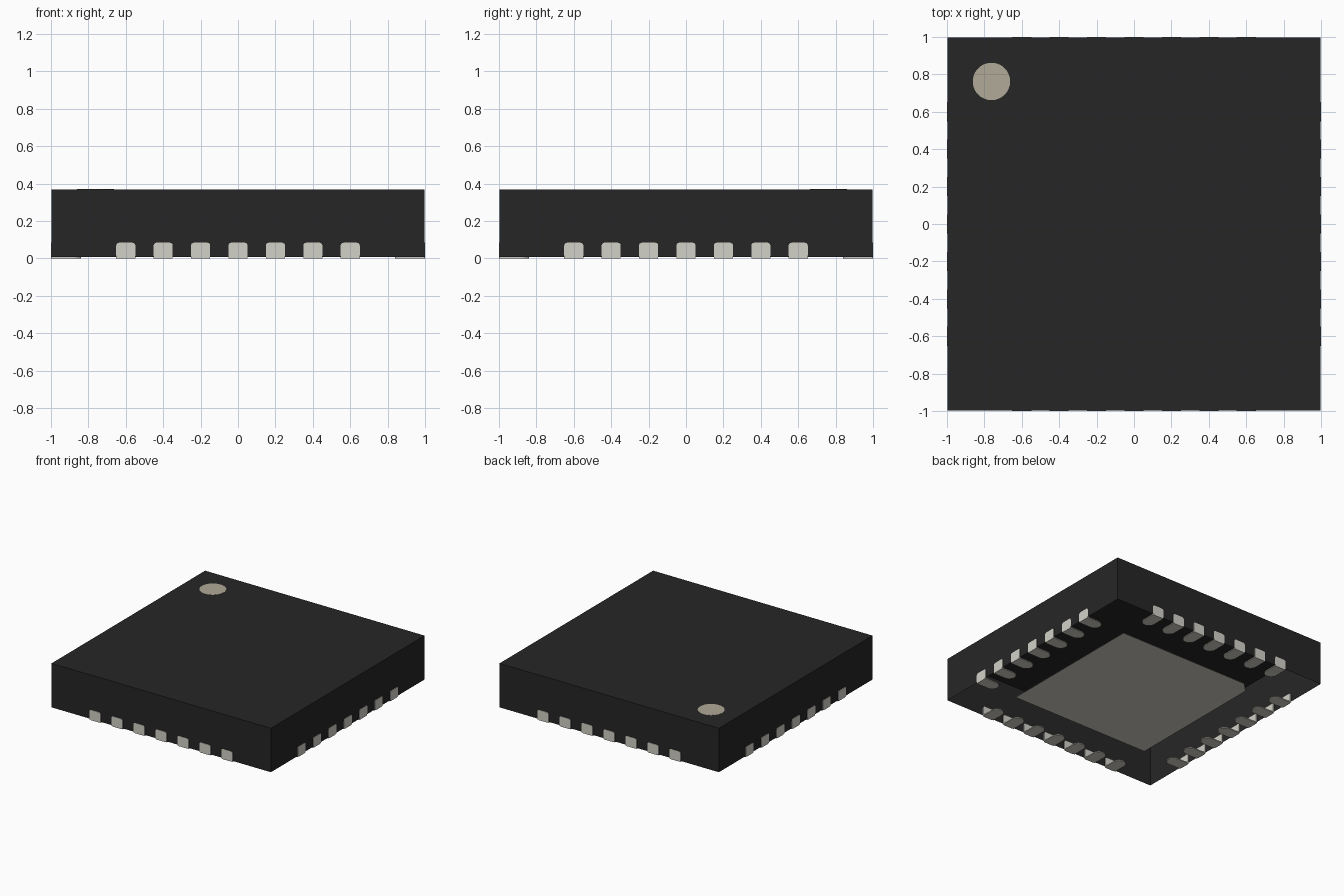
import bpy, bmesh, math
from mathutils import Matrix, Vector

if "Cube" in bpy.data.objects:
    bpy.data.objects.remove(bpy.data.objects["Cube"], do_unlink=True)


def material(name, rgb):
    m = bpy.data.materials.new(name)
    m.use_nodes = True
    m.diffuse_color = (*rgb, 1)
    bsdf = next(n for n in m.node_tree.nodes if n.type == 'BSDF_PRINCIPLED')
    bsdf.inputs["Base Color"].default_value = (*rgb, 1)
    return m


BLACK = material("black plastic", (0.0200, 0.0192, 0.0192))
METAL = material("tin metal", (0.644, 0.637, 0.573))
TAN = material("light brown mark", (0.435, 0.398, 0.316))


def prism(bm, points, direction, offset=(0, 0, 0)):
    """Extrude a closed planar outline along a direction; return the first cap."""
    o = Vector(offset)
    face = bm.faces.new([bm.verts.new(Vector(p) + o) for p in points])
    ext = bmesh.ops.extrude_face_region(bm, geom=[face], use_keep_orig=True)
    moved = [g for g in ext["geom"] if isinstance(g, bmesh.types.BMVert)]
    bmesh.ops.translate(bm, verts=moved, vec=Vector(direction))
    return face


def make_mesh(name, bm, mat):
    bmesh.ops.recalc_face_normals(bm, faces=bm.faces)
    me = bpy.data.meshes.new(name)
    bm.to_mesh(me)
    bm.free()
    me.materials.append(mat)
    return me


def add_object(name, me, angle=0):
    ob = bpy.data.objects.new(name, me)
    ob.matrix_world = Matrix.Rotation(angle, 4, 'Z')
    bpy.context.scene.collection.objects.link(ob)


def arc(cx, cy, r, start, end, n):
    return [(cx + r * math.cos(math.radians(start + (end - start) * i / n)),
             cy + r * math.sin(math.radians(start + (end - start) * i / n)))
            for i in range(n + 1)]


# Package body: a shell open underneath
E, BOTTOM, TOP = 0.997, 0.008, 0.369
bm = bmesh.new()
underside = prism(bm, [(-E, -E, BOTTOM), (E, -E, BOTTOM), (E, E, BOTTOM), (-E, E, BOTTOM)],
                  (0, 0, TOP - BOTTOM))
bmesh.ops.delete(bm, geom=[underside], context='FACES_ONLY')
add_object("package_body", make_mesh("package_body", bm, BLACK))

# Round pin-one mark in the top corner
bm = bmesh.new()
prism(bm, [(x, y, TOP + 0.0002) for x, y in arc(-0.762, 0.762, 0.1, 0, 360, 48)[:-1]],
      (0, 0, 0.0008))
add_object("pin_one_mark", make_mesh("pin_one_mark", bm, TAN))

# Exposed heat pad underneath, one corner chamfered
P, C, Z = 0.633, 0.08, 0.008
bm = bmesh.new()
prism(bm, [(-P, -P, Z), (P, -P, Z), (P, P, Z), (-P + C, P, Z), (-P, P - C, Z)],
      (0, 0, 0.002))
add_object("heat_pad", make_mesh("heat_pad", bm, METAL))

# Row of seven leads: rounded side plate plus a foot with a round inner end
W, H, R = 0.051, 0.084, 0.015
side = (arc(W - R, R, R, -90, 0, 4) + arc(W - R, H - R, R, 0, 90, 4) +
        arc(-W + R, H - R, R, 90, 180, 4) + arc(-W + R, R, R, 180, 270, 4))
foot = [(-W, -0.996), (W, -0.996)] + arc(0, -0.89, W, 0, 180, 12)
bm = bmesh.new()
for i in range(-3, 4):
    prism(bm, [(x, -1, z) for x, z in side], (0, 0.01, 0), (0.2 * i, 0, 0))
    prism(bm, [(x, y, 0) for x, y in foot], (0, 0, 0.008), (0.2 * i, 0, 0))
leads = make_mesh("lead_row", bm, METAL)

for k, where in enumerate(("front", "left", "back", "right")):
    add_object("leads_" + where, leads, k * math.pi / 2)
